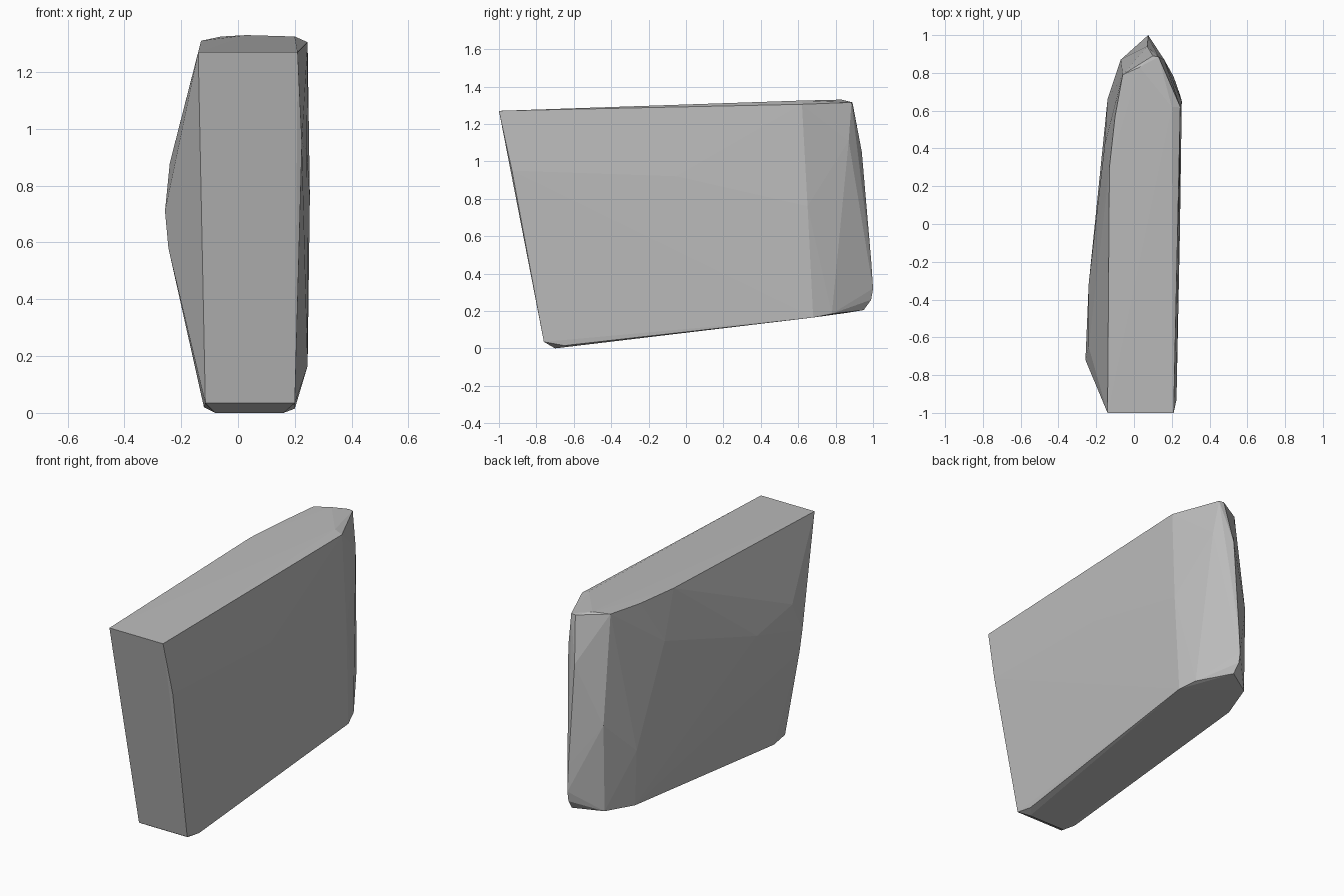
import bpy
import bmesh

# One plain grey stone colour
stone = bpy.data.materials.new("grey stone")
stone.diffuse_color = (0.5, 0.5, 0.5, 1)

# Outlines of the faceted slab (x, y, z); the stone is their convex hull
top_rim = [(-.14, -1, 1.27), (.21, -1, 1.27), (-.13, .3, 1.31), (-.1, .57, 1.315),
           (-.06, .79, 1.325), (.03, .83, 1.33), (.1, .89, 1.315), (.13, .885, 1.315),
           (.2, .62, 1.325), (.245, .62, 1.305)]
left_bulge = [(-.257, -.72, .71), (-.24, -.65, .88), (-.245, -.71, .58),
              (-.24, -.32, .82), (-.155, .42, 1.05), (-.14, .66, .49)]
right_face = [(.225, -.93, .95), (.243, -.05, .92), (.253, .65, .76), (.2, -.8, .25)]
back_ridge = [(.16, .87, 1.11), (.07, .94, 1.05), (.075, .99, .47), (.075, 1, .32),
              (.075, .99, .26), (.08, .95, .205), (-.07, .87, .7), (-.07, .86, .19)]
bottom_rim = [(-.115, -.76, .035), (.2, -.76, .035), (-.08, -.7, .0), (.16, -.7, .0),
              (.2, -.65, .015), (-.12, -.65, .02), (-.13, .66, .165), (.245, .68, .165),
              (.21, .78, .185)]

bm = bmesh.new()
for p in top_rim + left_bulge + right_face + back_ridge + bottom_rim:
    bm.verts.new(p)
hull = bmesh.ops.convex_hull(bm, input=bm.verts[:])
loose = [v for v in bm.verts if not v.link_faces]
bmesh.ops.delete(bm, geom=loose, context='VERTS')
bmesh.ops.recalc_face_normals(bm, faces=bm.faces[:])

mesh = bpy.data.meshes.new("stone_slab")
bm.to_mesh(mesh)
bm.free()
mesh.materials.append(stone)
slab = bpy.data.objects.new("stone_slab", mesh)
bpy.context.collection.objects.link(slab)
